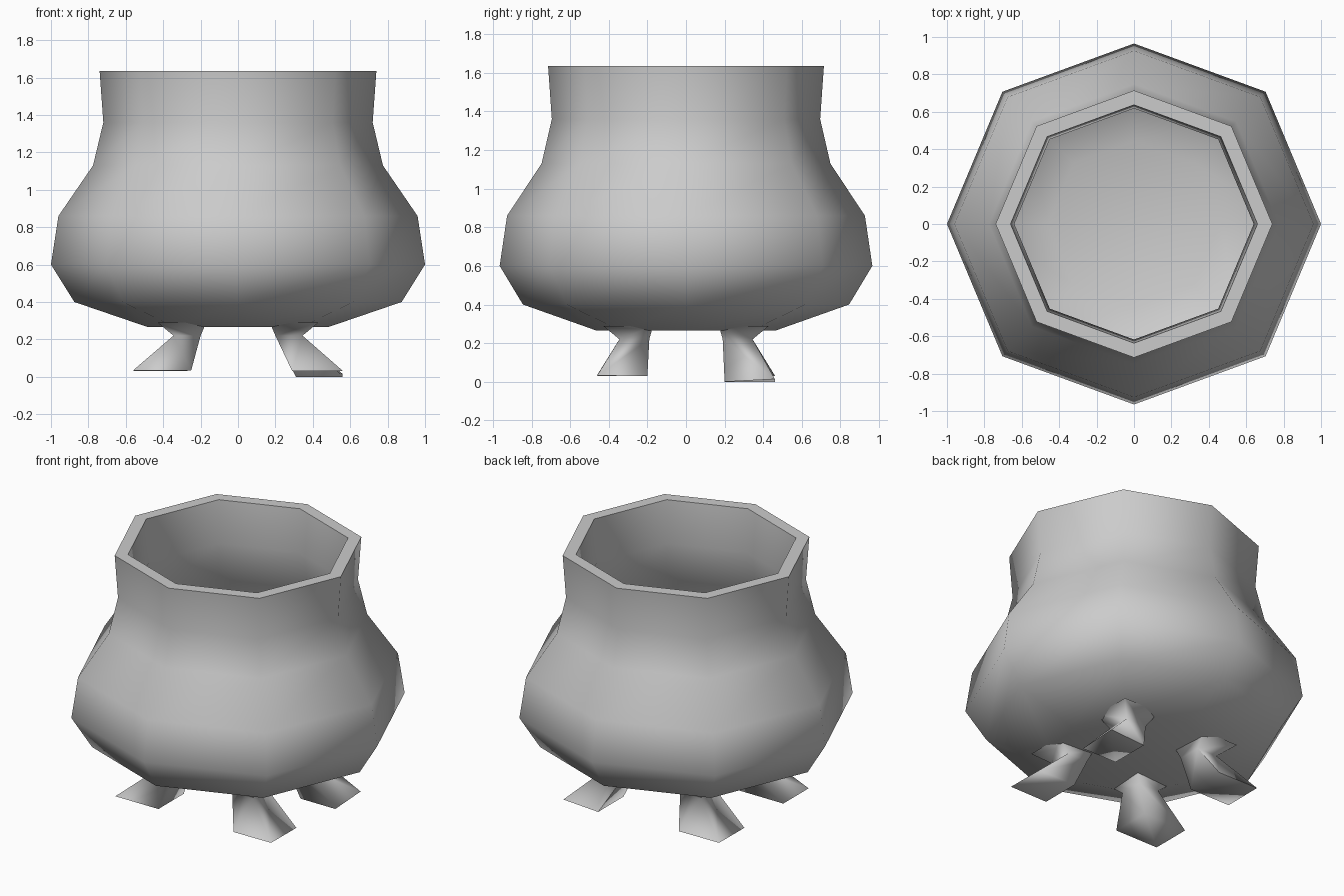
import bpy, bmesh, math

if "Cube" in bpy.data.objects:
    bpy.data.objects.remove(bpy.data.objects["Cube"])

SIDES = 8


def finish(name, bm, angle):
    bmesh.ops.recalc_face_normals(bm, faces=bm.faces)
    mesh = bpy.data.meshes.new(name)
    bm.to_mesh(mesh)
    bm.free()
    obj = bpy.data.objects.new(name, mesh)
    bpy.context.collection.objects.link(obj)
    bpy.ops.object.select_all(action='DESELECT')
    obj.select_set(True)
    bpy.context.view_layer.objects.active = obj
    bpy.ops.object.shade_smooth_by_angle(angle=math.radians(angle))
    return obj


def bridge(bm, a, b):
    n = len(a)
    for i in range(n):
        bm.faces.new((a[i], a[(i + 1) % n], b[(i + 1) % n], b[i]))


# Hollow octagonal pot: outside profile from the bottom, over the rim, down inside
profile = [(0.48, 0.265), (0.875, 0.40), (1.0, 0.60), (0.96, 0.86),
           (0.775, 1.13), (0.72, 1.36), (0.74, 1.635),
           (0.66, 1.635), (0.64, 1.36), (0.70, 1.10), (0.885, 0.83),
           (0.92, 0.62), (0.83, 0.465), (0.46, 0.345)]
bm = bmesh.new()
rings = []
for r, z in profile:
    ring = []
    for i in range(SIDES):
        a = i * math.tau / SIDES
        squash = 0.965 if i in (2, 6) else 1.0
        ring.append(bm.verts.new((r * math.cos(a) * 0.995 if i % 2 else r * math.cos(a),
                                  r * math.sin(a) * squash, z)))
    rings.append(ring)
for lower, upper in zip(rings, rings[1:]):
    bridge(bm, lower, upper)
for ring, z in ((rings[0], 0.285), (rings[-1], 0.345)):
    centre = bm.verts.new((0, 0, z))
    for i in range(SIDES):
        bm.faces.new((ring[i], ring[(i + 1) % SIDES], centre))
finish("pot_body", bm, 75)


# Four splayed feet on the diagonals, waisted just under the body
def foot(name, sx, sy, drop, x_in):
    sections = [(0.17, 0.43, 0.17, 0.43, 0.29),
                (0.20, 0.345, 0.19, 0.345, 0.22),
                (x_in, 0.56, 0.20, 0.46, 0.035 - drop)]
    bm = bmesh.new()
    rings = []
    for x0, x1, y0, y1, z in sections:
        rings.append([bm.verts.new((sx * x, sy * y, z))
                      for x, y in ((x0, y0), (x1, y0), (x1, y1), (x0, y1))])
    for a, b in zip(rings, rings[1:]):
        bridge(bm, a, b)
    bm.faces.new(rings[0])
    bm.faces.new(rings[-1])
    # Slight tilt of the sole
    rings[-1][2].co.z += 0.4 * drop
    finish(name, bm, 100)


foot("foot_front_left", -1, -1, 0.0, 0.25)
foot("foot_front_right", 1, -1, 0.005, 0.29)
foot("foot_back_left", -1, 1, 0.005, 0.27)
foot("foot_back_right", 1, 1, 0.035, 0.31)
